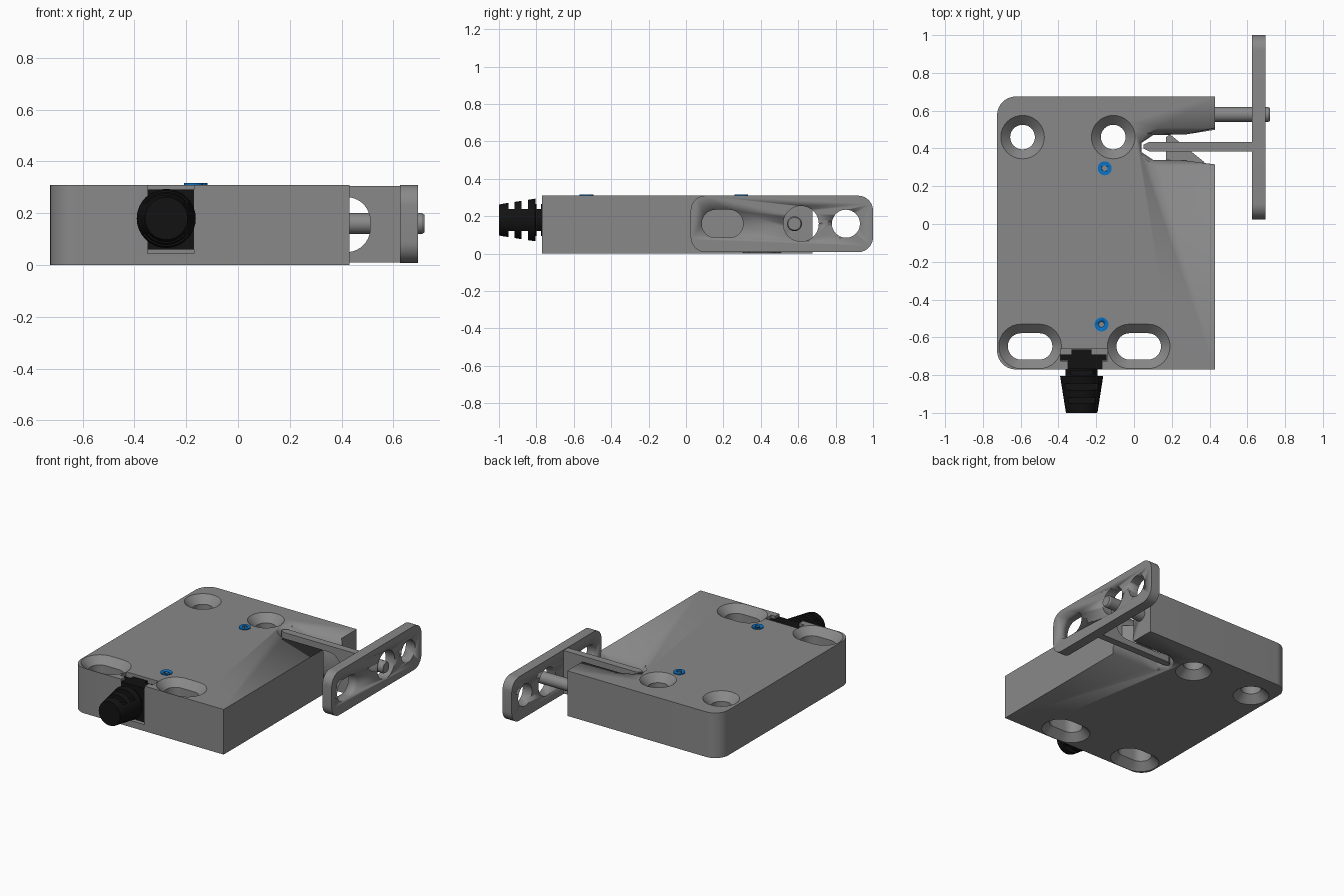
import bpy, bmesh, math
from mathutils import Vector

if "Cube" in bpy.data.objects:
    bpy.data.objects.remove(bpy.data.objects["Cube"])


def material(name, rgb):
    m = bpy.data.materials.new(name)
    m.diffuse_color = (*rgb, 1)
    m.use_nodes = True
    m.node_tree.nodes["Principled BSDF"].inputs["Base Color"].default_value = m.diffuse_color
    return m


GREY = material("grey metal", (0.25, 0.25, 0.255))
BLACK = material("black rubber", (0.006, 0.006, 0.006))
BLUE = material("blue lamp", (0.003, 0.17, 0.56))
H = 0.31


def loft(name, rings, mat, smooth=True):
    """Closed solid through rings that share one point count."""
    bm = bmesh.new()
    vs = [[bm.verts.new(p) for p in r] for r in rings]
    n = len(vs[0])
    for a, b in zip(vs, vs[1:]):
        for i in range(n):
            j = (i + 1) % n
            bm.faces.new((a[i], a[j], b[j], b[i]))
    bm.faces.new(vs[0][::-1])
    bm.faces.new(vs[-1])
    bmesh.ops.recalc_face_normals(bm, faces=bm.faces)
    me = bpy.data.meshes.new(name)
    bm.to_mesh(me)
    bm.free()
    me.materials.append(mat)
    ob = bpy.data.objects.new(name, me)
    bpy.context.collection.objects.link(ob)
    if smooth:
        bpy.ops.object.select_all(action='DESELECT')
        ob.select_set(True)
        bpy.context.view_layer.objects.active = ob
        bpy.ops.object.shade_smooth_by_angle(angle=math.radians(30))
    return ob


def rounded(u0, u1, v0, v1, radii, steps=10):
    """Outline of a rectangle; radii run from the upper right, anticlockwise."""
    pts = []
    corners = ((u1, v1, -1, -1), (u0, v1, 1, -1), (u0, v0, 1, 1), (u1, v0, -1, 1))
    for k, ((u, v, su, sv), r) in enumerate(zip(corners, radii)):
        if r == 0:
            pts.append((u, v))
            continue
        for i in range(steps + 1):
            a = math.pi / 2 * (k + i / steps)
            pts.append((u + su * r + r * math.cos(a), v + sv * r + r * math.sin(a)))
    return pts


def stadium(cx, cy, half, r):
    """Circle of radius r stretched by half to each side."""
    pts = []
    for i in range(34):
        a = -math.pi / 2 + math.pi * (i % 17) / 16 + (math.pi if i > 16 else 0)
        s = half if i < 17 else -half
        pts.append((cx + s + r * math.cos(a), cy + r * math.sin(a)))
    return pts


def circle(cx, cy, r, n=32):
    return [(cx + r * math.cos(2 * math.pi * i / n), cy + r * math.sin(2 * math.pi * i / n))
            for i in range(n)]


def at(axis, pts, d):
    """Place a 2D outline at distance d along an axis."""
    if axis == 'x':
        return [Vector((d, u, v)) for u, v in pts]
    if axis == 'y':
        return [Vector((u, d, v)) for u, v in pts]
    return [Vector((u, v, d)) for u, v in pts]


def prism(name, axis, pts, d0, d1, mat, smooth=True):
    return loft(name, [at(axis, pts, d0), at(axis, pts, d1)], mat, smooth)


def cut(ob, cutter):
    m = ob.modifiers.new("cut", 'BOOLEAN')
    m.operation, m.solver, m.object = 'DIFFERENCE', 'EXACT', cutter
    bpy.context.view_layer.objects.active = ob
    bpy.ops.object.modifier_apply(modifier=m.name)
    bpy.data.objects.remove(cutter)


def box(name, x0, x1, y0, y1, z0, z1, mat):
    return prism(name, 'z', [(x0, y0), (x1, y0), (x1, y1), (x0, y1)], z0, z1, mat, False)


# Housing block, rounded on the left
body = prism("housing", 'z', rounded(-0.725, 0.43, -0.77, 0.675, (0, 0.1, 0.1, 0)), 0, H, GREY)

# Countersunk mounting holes, bevelled on both faces
for cx, cy, half, ri, ro in ((-0.59, 0.46, 0.0005, 0.065, 0.115), (-0.11, 0.46, 0.0005, 0.065, 0.115),
                             (-0.55, -0.648, 0.048, 0.07, 0.118), (0.025, -0.648, 0.048, 0.07, 0.118)):
    d = ro - ri
    levels = ((-0.02, ro), (0, ro), (d, ri), (H - d, ri), (H, ro), (H + 0.02, ro))
    cut(body, loft("hole_cutter", [at('z', stadium(cx, cy, half, r), z) for z, r in levels], GREY))

# Flared keyway for the actuator tongue
wide = [(0.5, 0.51), (0.13, 0.51), (0.07, 0.48), (0.03, 0.43),
        (0.03, 0.38), (0.07, 0.335), (0.13, 0.305), (0.5, 0.305)]
narrow = [(0.5, 0.52), (0.28, 0.475), (0.10, 0.47), (0.04, 0.43),
          (0.04, 0.38), (0.10, 0.34), (0.28, 0.335), (0.5, 0.306)]
cut(body, loft("key_cutter", [at('z', p, z) for p, z in
                              ((wide, -0.02), (wide, 0), (narrow, 0.06), (narrow, 0.25),
                               (wide, H), (wide, H + 0.02))], GREY))

# Stepped recess for the cable entry
cut(body, box("recess_cutter", -0.35, -0.17, -0.8, -0.70, 0.045, 0.4, GREY))
cut(body, box("recess_cutter", -0.388, -0.14, -0.725, -0.662, 0.045, 0.4, GREY))

# Latch cam inside the keyway
prism("latch_cam", 'z', [(0.17, 0.33), (0.38, 0.306), (0.37, 0.33), (0.27, 0.41), (0.19, 0.475), (0.17, 0.46)],
      0.09, 0.22, GREY, False)

# Actuator plate with a slot and two round holes
plate = prism("actuator_plate", 'x', rounded(0.025, 1.0, 0.008, H, (0.08,) * 4), 0.625, 0.695, GREY)
for outline in (stadium(0.195, 0.16, 0.036, 0.075), circle(0.615, 0.16, 0.095), circle(0.855, 0.16, 0.075)):
    cut(plate, prism("plate_cutter", 'x', outline, 0.6, 0.72, GREY))

# Actuator tongue with a window
tongue = prism("actuator_tongue", 'z',
               [(0.69, 0.385), (0.69, 0.435), (0.08, 0.435), (0.05, 0.42), (0.05, 0.4), (0.08, 0.385)],
               0.01, 0.305, GREY, False)
cut(tongue, prism("window_cutter", 'y', rounded(0.13, 0.51, 0.05, 0.262, (0.09, 0.03, 0.03, 0.09)),
                  0.3, 0.5, GREY))

# Release pin with a collar and chamfered tip
loft("release_pin", [at('x', circle(0.58, 0.16, r), x) for x, r in
                     ((0.40, 0.04), (0.71, 0.04), (0.72, 0.034))], GREY)

# Cable entry: block, flange and tapered ribbed boot
box("cable_block", -0.35, -0.17, -0.768, -0.70, 0.06, 0.292, BLACK)
box("cable_flange", -0.388, -0.146, -0.722, -0.69, 0.06, 0.292, BLACK)
box("cable_tab", -0.33, -0.225, -0.70, -0.664, 0.06, 0.292, BLACK)
boot = loft("cable_boot", [at('y', circle(-0.277, 0.18, r), y) for y, r in
                           ((-0.74, 0.085), (-0.805, 0.085), (-0.806, 0.114), (-0.99, 0.085), (-1.0, 0.082))], BLACK)
for y0, y1 in ((-0.80, -0.775), (-0.88, -0.845), (-0.95, -0.918)):
    for z0, z1 in ((0.24, 0.32), (0.04, 0.12)):
        cut(boot, box("groove_cutter", -0.45, -0.1, y0, y1, z0, z1, BLACK))

# Indicator lamp rings
for i, (x, y) in enumerate(((-0.155, 0.295), (-0.172, -0.532))):
    ring = prism(f"lamp_ring_{i + 1}", 'z', circle(x, y, 0.037), H - 0.002, H + 0.006, BLUE)
    cut(ring, prism("ring_cutter", 'z', circle(x, y, 0.015), H - 0.05, H + 0.05, BLUE))
